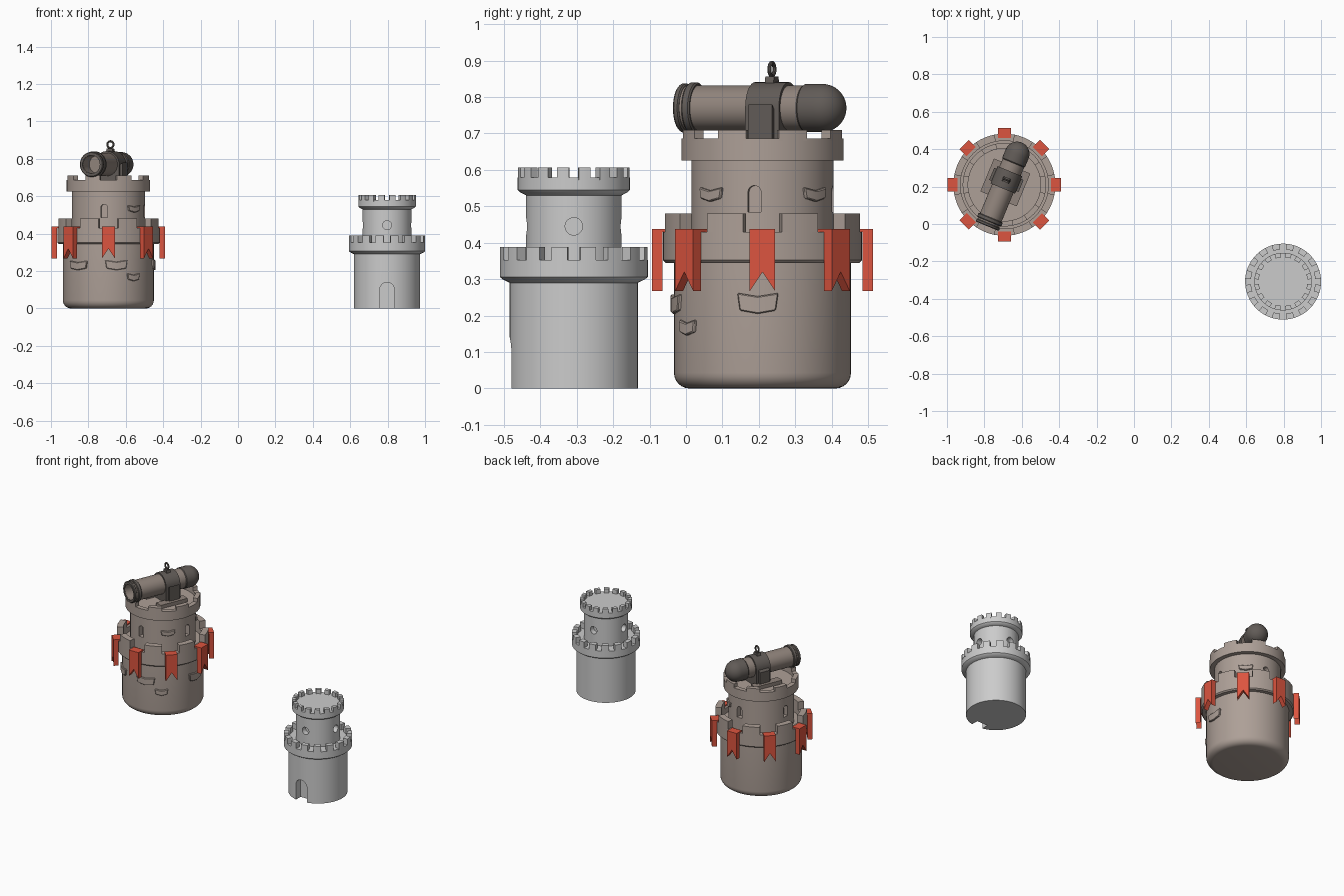
import bpy, bmesh
from math import sin, cos, pi, radians
from mathutils import Matrix, Vector

if "Cube" in bpy.data.objects:
    bpy.data.objects.remove(bpy.data.objects["Cube"])

BIG = Vector((-0.693, 0.21, 0))
SMALL = Vector((0.797, -0.308, 0))


def material(name, rgb):
    m = bpy.data.materials.new(name)
    m.diffuse_color = (*rgb, 1)
    m.use_nodes = True
    m.node_tree.nodes["Principled BSDF"].inputs["Base Color"].default_value = m.diffuse_color
    return m


STONE = material("brown_stone", (0.42, 0.35, 0.31))
BARREL = material("barrel_brown", (0.28, 0.23, 0.20))
DARK = material("dark_iron", (0.12, 0.105, 0.095))
RED = material("red_cloth", (0.72, 0.09, 0.05))


def finish(bm, name, mat=None, matrix=Matrix(), smooth=True):
    bmesh.ops.recalc_face_normals(bm, faces=bm.faces)
    me = bpy.data.meshes.new(name)
    bm.to_mesh(me)
    bm.free()
    ob = bpy.data.objects.new(name, me)
    bpy.context.collection.objects.link(ob)
    ob.matrix_world = matrix
    if mat:
        me.materials.append(mat)
    if smooth:
        shade(ob)
    return ob


def activate(ob):
    bpy.ops.object.select_all(action='DESELECT')
    ob.select_set(True)
    bpy.context.view_layer.objects.active = ob


def shade(ob):
    activate(ob)
    bpy.ops.object.shade_smooth_by_angle(angle=radians(35))


def lathe(name, profile, mat=None, matrix=Matrix(), n=64):
    """Revolve (r, z) points around z; r = 0 closes the ends."""
    bm = bmesh.new()
    vs = [bm.verts.new((r, 0, z)) for r, z in profile]
    es = [bm.edges.new(p) for p in zip(vs, vs[1:])]
    bmesh.ops.spin(bm, geom=vs + es, cent=(0, 0, 0), axis=(0, 0, 1), angle=2 * pi, steps=n)
    bmesh.ops.remove_doubles(bm, verts=bm.verts, dist=1e-5)
    return finish(bm, name, mat, matrix)


def sector(bm, mid, half, r0, r1, z0, z1, sag=0, taper=0, steps=4):
    """Curved block spanning mid +- half degrees."""
    rings = []
    for i in range(steps + 1):
        t = 2 * i / steps - 1
        drop = sag * (1 - abs(t))
        ring = []
        for r, z, h in ((r0, z0, half * (1 - taper)), (r1, z0, half * (1 - taper)), (r1, z1, half), (r0, z1, half)):
            a = radians(mid + t * h)
            ring.append(bm.verts.new((r * cos(a), r * sin(a), z - drop)))
        rings.append(ring)
    for a, b in zip(rings, rings[1:]):
        for j in range(4):
            bm.faces.new((a[j], a[(j + 1) % 4], b[(j + 1) % 4], b[j]))
    bm.faces.new(rings[0])
    bm.faces.new(rings[-1])


def merlons(name, count, start, half, r0, r1, z0, z1, mat, origin):
    bm = bmesh.new()
    for i in range(count):
        sector(bm, start + 360 / count * i, half, r0, r1, z0, z1)
    return finish(bm, name, mat, Matrix.Translation(origin))


def prism(name, outline, depth0, depth1, mat=None, matrix=Matrix(), smooth=False):
    """Extrude a (y, z) outline along x."""
    bm = bmesh.new()
    f = bm.faces.new([bm.verts.new((depth0, y, z)) for y, z in outline])
    ext = bmesh.ops.extrude_face_region(bm, geom=[f])
    bmesh.ops.translate(bm, vec=(depth1 - depth0, 0, 0),
                        verts=[g for g in ext['geom'] if isinstance(g, bmesh.types.BMVert)])
    return finish(bm, name, mat, matrix, smooth)


def arch(w, z0, z1, n=12):
    return [(-w, z0), (w, z0)] + [(w * cos(pi * i / n), z1 - w + w * sin(pi * i / n)) for i in range(n + 1)]


def cut(ob, outline, r0, r1, origin, angles):
    for a in angles:
        c = prism("cutter", outline, r0, r1, None,
                  Matrix.Translation(origin) @ Matrix.Rotation(radians(a), 4, 'Z'))
        c.hide_render = True
        activate(ob)
        m = ob.modifiers.new("opening", 'BOOLEAN')
        m.operation, m.object, m.solver = 'DIFFERENCE', c, 'EXACT'
        bpy.context.view_layer.update()
        bpy.ops.object.modifier_apply(modifier=m.name)
        bpy.data.objects.remove(c)
    shade(ob)


# Large tower: rounded base, lower parapet, upper drum, upper parapet
T = Matrix.Translation(BIG)
base = [(0, 0)] + [(0.2 + 0.043 * sin(a * pi / 12), 0.043 - 0.043 * cos(a * pi / 12)) for a in range(7)]
lathe("large_base", base + [(0.243, 0.36), (0, 0.36)], STONE, T)
lathe("lower_parapet", [(0, 0.345), (0.266, 0.345), (0.273, 0.352), (0.273, 0.43),
                        (0.235, 0.43), (0.235, 0.395), (0, 0.395)], STONE, T)
merlons("lower_merlons", 8, 22.5, 11.3, 0.235, 0.273, 0.425, 0.48, STONE, BIG)
drum = lathe("upper_drum", [(0, 0.38), (0.195, 0.38), (0.195, 0.64), (0, 0.64)], STONE, T)
cut(drum, arch(0.018, 0.485, 0.557), 0.165, 0.25, BIG, [-6.5 + 90 * i for i in range(4)])
lathe("upper_parapet", [(0, 0.626), (0.223, 0.626), (0.223, 0.686), (0.194, 0.686),
                        (0.194, 0.662), (0, 0.662)], STONE, T)
merlons("upper_merlons", 8, 22.5, 10.8, 0.194, 0.223, 0.68, 0.71, STONE, BIG)

# Raised bricks: angle, half width, wall radius, bottom, top
bm = bmesh.new()
for a, h, r, z0, z1 in ((-46, 12.5, 0.195, 0.522, 0.552), (47, 12.5, 0.195, 0.522, 0.552),
                        (-131, 14, 0.243, 0.214, 0.255), (-80, 14, 0.243, 0.214, 0.258),
                        (-3, 13, 0.243, 0.214, 0.262), (-57, 9, 0.243, 0.155, 0.188)):
    sector(bm, a, h, r - 0.02, r + 0.01, z0, z1, sag=0.009, taper=0.12)
bmesh.ops.recalc_face_normals(bm, faces=bm.faces)
bmesh.ops.bevel(bm, geom=[e for e in bm.edges if e.calc_face_angle(0) > 1], offset=0.003, segments=1, affect='EDGES')
finish(bm, "raised_bricks", STONE, T)

# Swallow-tailed banners hung over the lower gaps
for i in range(8):
    M = T @ Matrix.Rotation(pi / 4 * i, 4, 'Z')
    w = 0.035
    prism("banner", [(-w, 0.267), (0, 0.32), (w, 0.267), (w, 0.438), (-w, 0.438)], 0.274, 0.304, RED, M)
    prism("banner_fold", [(-w, 0.429), (w, 0.429), (w, 0.438), (-w, 0.438)], 0.25, 0.275, RED, M)

# Cannon: local z runs from muzzle to breech
yaw = Matrix.Translation(BIG + Vector((0, 0, 0.77))) @ Matrix.Rotation(radians(-22.5), 4, 'Z')
C = yaw @ Matrix.Rotation(-pi / 2, 4, 'X')
lathe("cannon_barrel", [(0, -0.15), (0.048, -0.15), (0.048, -0.236), (0.062, -0.236),
                        (0.062, 0.18), (0, 0.18)], BARREL, C, 48)
for name, z0, z1, r in (("muzzle_lip", -0.24, -0.222, 0.067), ("muzzle_band", -0.214, -0.19, 0.07)):
    lathe(name, [(0.05, z0), (r - 0.004, z0), (r, z0 + 0.004), (r, z1 - 0.004), (r - 0.004, z1), (0.05, z1), (0.05, z0)],
          DARK, C, 48)
ball = [(0, 0.125), (0.062, 0.125), (0.066, 0.13)]
lathe("breech_ball", ball + [(0.066 * cos(pi / 2 * i / 10), 0.178 + 0.066 * sin(pi / 2 * i / 10)) for i in range(10)]
      + [(0, 0.244)], DARK, C, 48)

# Saddle strap over the barrel with straight legs, and its foot boards
R = yaw @ Matrix.Translation((0, 0.028, 0)) @ Matrix.Rotation(pi / 2, 4, 'Z')
saddle = [(0.071 * cos(pi * i / 20), 0.071 * sin(pi * i / 20)) for i in range(21)] + [(-0.071, -0.105), (0.071, -0.105)]
prism("cannon_saddle", saddle, -0.05, 0.05, DARK, R, True)
for s in (-1, 1):
    y0, y1 = sorted((s * 0.06, s * 0.085))
    prism("saddle_cheek", [(y0, -0.105), (y1, -0.105), (y1, -0.01), (y0, 0.01)], -0.035, 0.035, DARK, R)
    y0, y1 = sorted((s * 0.055, s * 0.105))
    prism("foot_board", [(y0, -0.11), (y1, -0.11), (y1, -0.085), (y0, -0.085)], -0.11, 0.08, BARREL, R)

# Lifting ring on the saddle
prism("ring_mount", [(-0.022, 0.06), (0.022, 0.06), (0.016, 0.086), (-0.016, 0.086)], -0.013, 0.013, DARK, R)
ringpts = [(0.018 + 0.0055 * cos(2 * pi * i / 10), 0.0055 * sin(2 * pi * i / 10)) for i in range(11)]
lathe("lifting_ring", ringpts, DARK,
      R @ Matrix.Translation((0, 0, 0.106)) @ Matrix.Rotation(pi / 2, 4, 'Y'), 32)

# Small grey tower: lower drum with door, parapets, upper drum with round windows
S = Matrix.Translation(SMALL)
low = lathe("small_base", [(0, 0), (0.176, 0), (0.176, 0.31), (0, 0.31)], None, S)
cut(low, arch(0.039, -0.02, 0.14), 0.125, 0.25, SMALL, [-90])
lathe("small_lower_parapet", [(0, 0.29), (0.176, 0.29), (0.196, 0.3), (0.203, 0.306), (0.203, 0.352), (0, 0.352)], None, S)
merlons("small_lower_merlons", 16, 11.25, 6.2, 0.172, 0.203, 0.345, 0.389, None, SMALL)
top = lathe("small_drum", [(0, 0.34), (0.131, 0.34), (0.131, 0.55), (0, 0.55)], None, S)
circle = [(0.024 * cos(pi * i / 12), 0.445 + 0.024 * sin(pi * i / 12)) for i in range(24)]
cut(top, circle, 0.095, 0.2, SMALL, [0, 90, 180, 270])
lathe("small_upper_parapet", [(0, 0.53), (0.131, 0.53), (0.148, 0.539), (0.154, 0.545), (0.154, 0.579), (0, 0.579)], None, S)
merlons("small_upper_merlons", 16, 11.25, 6.2, 0.13, 0.154, 0.572, 0.606, None, SMALL)
